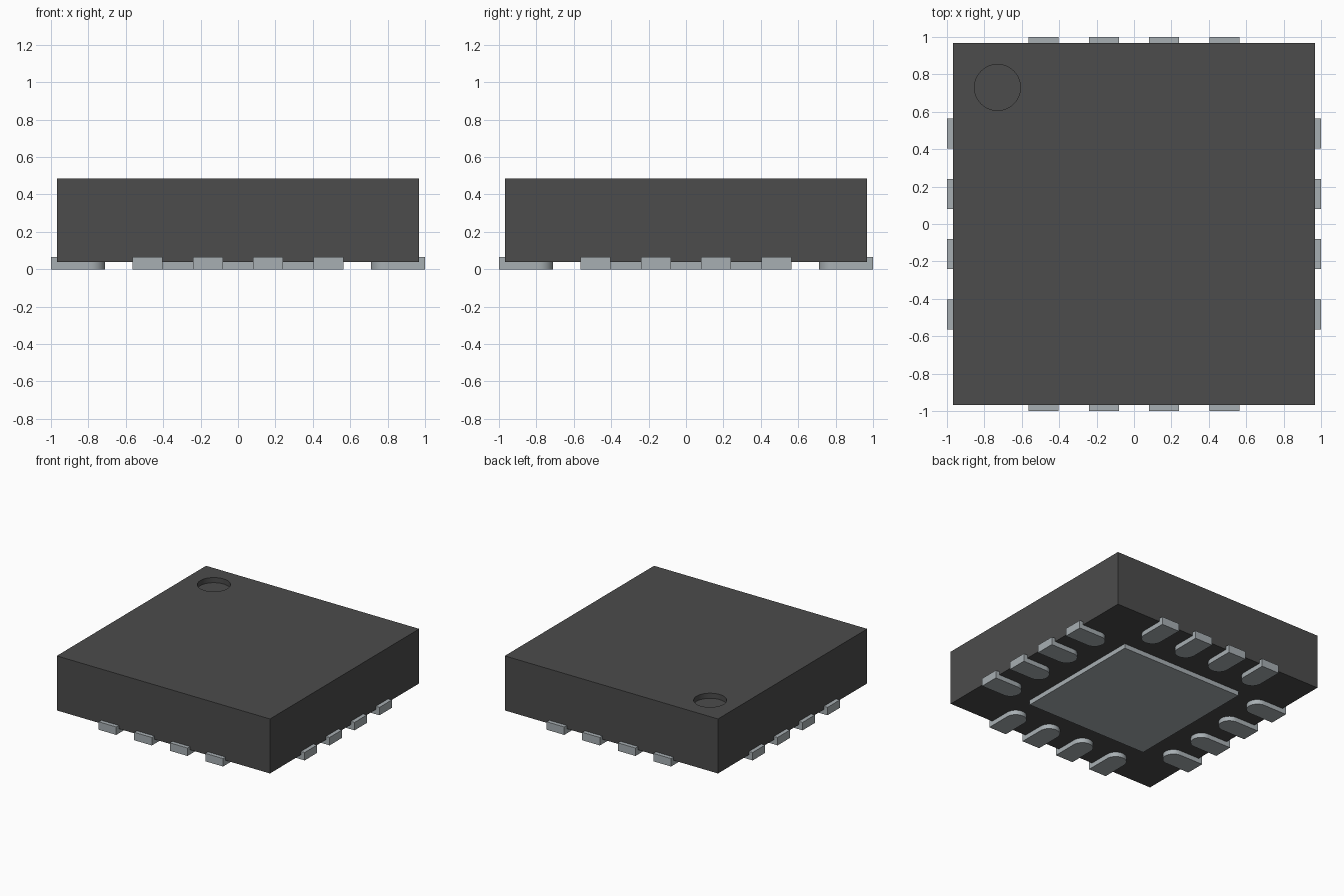
import bpy, bmesh, math

cube = bpy.data.objects.get("Cube")
if cube:
    bpy.data.objects.remove(cube, do_unlink=True)


def material(name, rgb):
    m = bpy.data.materials.new(name)
    m.use_nodes = True
    m.diffuse_color = (*rgb, 1)
    bsdf = next(n for n in m.node_tree.nodes if n.type == 'BSDF_PRINCIPLED')
    bsdf.inputs["Base Color"].default_value = (*rgb, 1)
    return m


DARK = material("dark grey plastic", (0.072, 0.072, 0.072))
METAL = material("tinned metal", (0.39, 0.43, 0.45))


def prism(name, outline, z0, z1, mat):
    """Extrude a counter-clockwise xy outline from z0 up to z1."""
    bm = bmesh.new()
    face = bm.faces.new([bm.verts.new((x, y, z0)) for x, y in outline])
    top = bmesh.ops.extrude_face_region(bm, geom=[face])["geom"]
    bmesh.ops.translate(bm, vec=(0, 0, z1 - z0),
                        verts=[v for v in top if isinstance(v, bmesh.types.BMVert)])
    bmesh.ops.recalc_face_normals(bm, faces=bm.faces)
    mesh = bpy.data.meshes.new(name)
    bm.to_mesh(mesh)
    bm.free()
    mesh.materials.append(mat)
    return add(name, mesh)


def add(name, mesh):
    ob = bpy.data.objects.new(name, mesh)
    bpy.context.collection.objects.link(ob)
    return ob


def select(ob):
    bpy.ops.object.select_all(action='DESELECT')
    ob.select_set(True)
    bpy.context.view_layer.objects.active = ob


def smooth(ob):
    select(ob)
    bpy.ops.object.shade_smooth_by_angle(angle=math.radians(30))


def square(h):
    return [(-h, -h), (h, -h), (h, h), (-h, h)]


def arc(cx, cy, r, a0, a1, n):
    return [(cx + r * math.cos(math.radians(a0 + (a1 - a0) * i / n)),
             cy + r * math.sin(math.radians(a0 + (a1 - a0) * i / n))) for i in range(n + 1)]


# Package body with a round corner dimple
body = prism("body", square(0.967), 0.038, 0.485, DARK)
cutter = prism("dimple_cutter", arc(-0.73, 0.73, 0.123, 0, 360, 48)[:-1], 0.443, 0.6, DARK)
cutter.hide_render = True
mod = body.modifiers.new("dimple", 'BOOLEAN')
mod.operation, mod.solver, mod.object = 'DIFFERENCE', 'EXACT', cutter
select(body)
bpy.ops.object.modifier_apply(modifier=mod.name)
bpy.data.objects.remove(cutter, do_unlink=True)
smooth(body)

# Central thermal pad on the underside
prism("thermal_pad", square(0.55), 0, 0.065, METAL)

# Contacts: round inner end, square outer end, four per side
HALF = 0.08
sides = ("left", "back", "right", "front")
first = None
for s, side in enumerate(sides):
    ang = s * math.pi / 2
    for i in range(4):
        name = f"contact_{side}_{i + 1}"
        if first is None:
            outline = [(1.0, -HALF), (1.0, HALF)] + arc(0.79, 0, HALF, 90, 270, 20)
            pin = first = prism(name, outline, 0, 0.065, METAL)
            smooth(pin)
        else:
            pin = add(name, first.data)
        off = (i - 1.5) * 0.323
        pin.rotation_euler.z = ang
        pin.location = (-math.sin(ang) * off, math.cos(ang) * off, 0)
